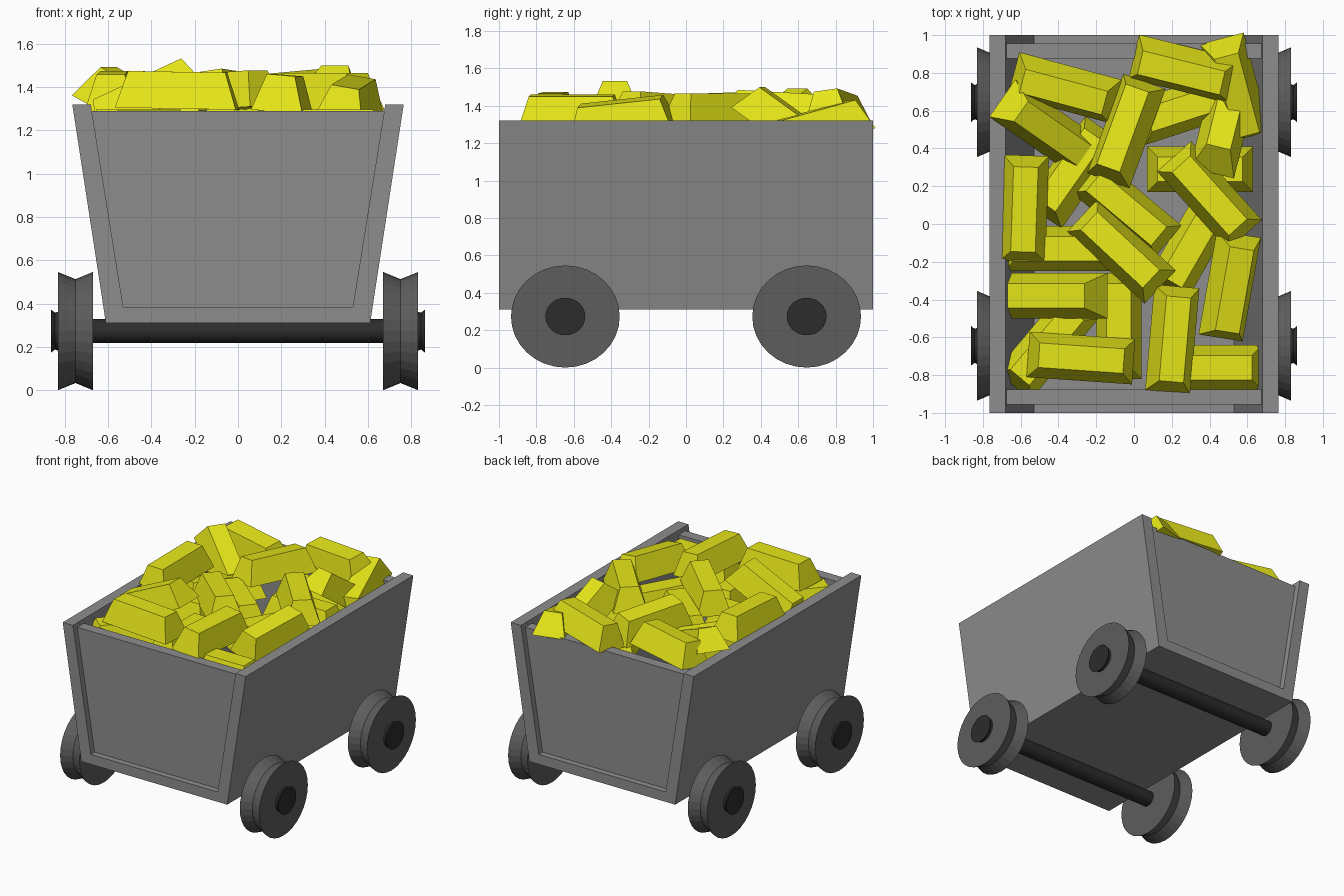
import bpy, bmesh
from math import radians, cos, sin, tau

if "Cube" in bpy.data.objects:
    bpy.data.objects.remove(bpy.data.objects["Cube"])


def material(name, r, g, b):
    m = bpy.data.materials.new(name)
    m.diffuse_color = (r, g, b, 1)
    m.use_nodes = True
    m.node_tree.nodes["Principled BSDF"].inputs["Base Color"].default_value = m.diffuse_color
    return m


body_grey = material("body_grey", 0.27, 0.27, 0.27)
wheel_grey = material("wheel_grey", 0.11, 0.11, 0.11)
axle_grey = material("axle_grey", 0.025, 0.025, 0.025)
gold = material("gold", 0.8, 0.8, 0.01)


def finish(bm, name, mat):
    bmesh.ops.recalc_face_normals(bm, faces=bm.faces[:])
    me = bpy.data.meshes.new(name)
    bm.to_mesh(me)
    bm.free()
    me.materials.append(mat)
    ob = bpy.data.objects.new(name, me)
    bpy.context.collection.objects.link(ob)
    return ob


def extrude_y(name, half, y0, y1, mat):
    """Extrude an x/z profile, mirrored from its right half, along y."""
    pts = half + [(-x, z) for x, z in reversed(half)]
    bm = bmesh.new()
    face = bm.faces.new([bm.verts.new((x, y0, z)) for x, z in pts])
    new = bmesh.ops.extrude_face_region(bm, geom=[face], use_keep_orig=True)["geom"]
    moved = [v for v in new if isinstance(v, bmesh.types.BMVert)]
    bmesh.ops.translate(bm, verts=moved, vec=(0, y1 - y0, 0))
    return finish(bm, name, mat)


def lathe_x(name, profile, y, z, mat, segments=32):
    """Closed solid turned round the x axis; profile is (x, radius)."""
    bm = bmesh.new()
    rings = [[bm.verts.new((x, y + 1.065 * r * cos(tau * i / segments),
                            z + r * sin(tau * i / segments)))
              for i in range(segments)] for x, r in profile]
    for a, b in zip(rings, rings[1:]):
        for i in range(segments):
            j = (i + 1) % segments
            bm.faces.new((a[i], a[j], b[j], b[i]))
    bm.faces.new(rings[0])
    bm.faces.new(rings[-1])
    return finish(bm, name, mat)


# Cart: floor and sloping side walls in one channel, plus recessed end panels
extrude_y("cart_channel", [(0.61, 0.31), (0.765, 1.32), (0.68, 1.32), (0.53, 0.385)],
          -1, 1, body_grey)
for name, y in (("front_panel", -0.955), ("back_panel", 0.875)):
    extrude_y(name, [(0.53, 0.385), (0.676, 1.29)], y, y + 0.08, body_grey)

# Axles, waisted wheels and hub caps
AXLE_Z = 0.273
for end, y in (("front", -0.645), ("back", 0.645)):
    lathe_x(end + "_axle", [(-0.68, 0.055), (0.68, 0.055)], y, AXLE_Z, axle_grey)
    for side, s in (("left", -1), ("right", 1)):
        lathe_x(f"{end}_{side}_wheel",
                [(s * 0.67, 0.273), (s * 0.75, 0.24), (s * 0.832, 0.273)],
                y, AXLE_Z, wheel_grey)
        lathe_x(f"{end}_{side}_hub",
                [(s * 0.80, 0.10), (s * 0.845, 0.085), (s * 0.864, 0.10)],
                y, AXLE_Z, axle_grey)

# One tapered bar mesh shared by the whole load
bm = bmesh.new()
bmesh.ops.create_cube(bm, size=1)
for v in bm.verts:
    top = v.co.z > 0
    v.co.x *= 0.45 if top else 0.56
    v.co.y *= 0.13 if top else 0.24
    v.co.z *= 0.17
first = finish(bm, "gold_bar_1", gold)

# Load: x, y, z, yaw, pitch (raises the bar's +x end), roll
bars = [
    (0.26, 0.81, 1.38, -14, 5, 8),
    (-0.37, 0.71, 1.36, -15, 0, 8),
    (-0.05, 0.50, 1.38, 70, -3, -8),
    (-0.46, 0.50, 1.32, -35, -25, 0),
    (-0.33, 0.28, 1.21, 55, 0, -8),
    (-0.58, 0.08, 1.38, 88, 2, 0),
    (-0.41, -0.13, 1.22, 0, 0, 0),
    (-0.43, -0.38, 1.36, 0, 25, 0),
    (-0.46, -0.64, 1.21, 50, 0, 0),
    (-0.28, -0.71, 1.385, -4, -1, 0),
    (-0.08, -0.54, 1.21, 90, 0, 0),
    (0.21, -0.61, 1.37, 85, 0, 5),
    (0.40, -0.76, 1.21, 0, 0, 0),
    (0.52, -0.34, 1.34, 80, 6, 10),
    (0.31, -0.11, 1.21, 60, 0, 0),
    (-0.04, 0.08, 1.25, -40, 0, 0),
    (-0.07, -0.14, 1.38, -43, 3, 0),
    (0.40, 0.15, 1.38, -48, 0, 0),
    (0.35, 0.29, 1.21, 0, 0, 0),
    (0.48, 0.54, 1.30, 76, -35, 0),
    (0.29, 0.62, 1.21, 18, 0, 0),
    (0.54, 0.70, 1.29, -75, -15, 0),
]
for i, (x, y, z, yaw, pitch, roll) in enumerate(bars):
    ob = first
    if i:
        ob = bpy.data.objects.new(f"gold_bar_{i + 1}", first.data)
        bpy.context.collection.objects.link(ob)
    ob.location = (x, y, z)
    ob.rotation_euler = (radians(roll), radians(-pitch), radians(yaw))
